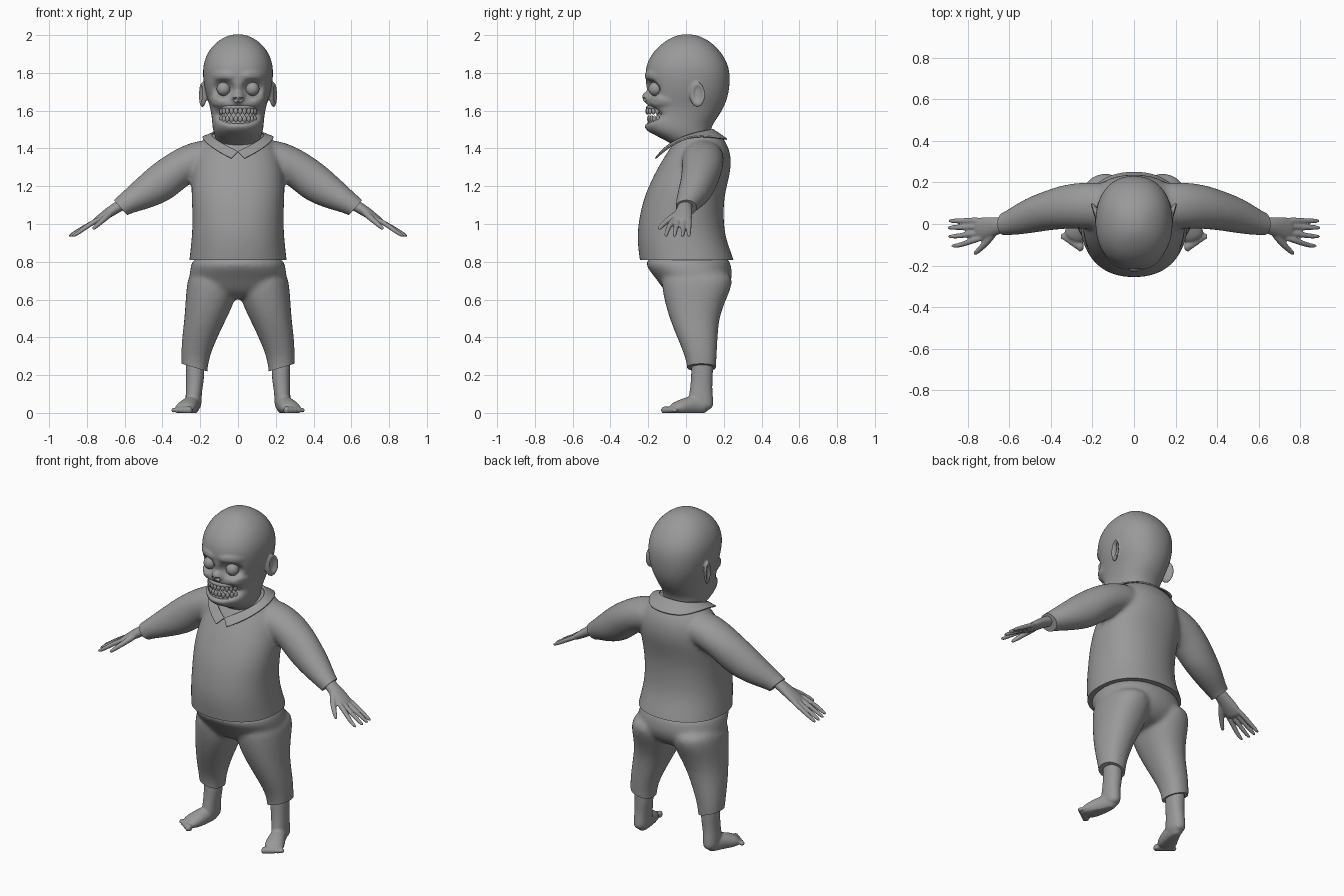
import bpy, bmesh
from math import sin, cos, pi, exp, radians, copysign
from mathutils import Vector, Matrix

cube = bpy.data.objects.get("Cube")
if cube:
    bpy.data.objects.remove(cube, do_unlink=True)

grey = bpy.data.materials.new("plain_grey")
grey.use_nodes = True
colour = (0.32, 0.32, 0.32, 1)
grey.diffuse_color = colour
grey.node_tree.nodes["Principled BSDF"].inputs["Base Color"].default_value = colour
SEG = 24


def power(v, e=0.9):
    return copysign(abs(v) ** e, v)


def loft(bm, loops):
    """Skin a list of point loops and cap both ends."""
    rows = [[bm.verts.new(p) for p in loop] for loop in loops]
    for a, b in zip(rows, rows[1:]):
        for i in range(len(a)):
            j = (i + 1) % len(a)
            bm.faces.new((a[i], a[j], b[j], b[i]))
    bm.faces.new(rows[0][::-1])
    bm.faces.new(rows[-1])


def stack(bm, rings):
    """Level rings: height, centre x, half width, front y, back y."""
    angles = [2 * pi * i / SEG for i in range(SEG)]
    loft(bm, [[(cx + rx * power(cos(t)), (f + b) / 2 + (b - f) / 2 * power(sin(t)), z)
               for t in angles] for z, cx, rx, f, b in rings])


def tube(bm, rings, seg=16):
    """Limb rings square to the path: centre, half width, half thickness."""
    pts = [Vector(r[0]) for r in rings]
    loops = []
    for i, (_, a, b) in enumerate(rings):
        d = (pts[min(i + 1, len(pts) - 1)] - pts[max(i - 1, 0)]).normalized()
        u = d.cross(Vector((0, 0, 1))).normalized()
        w = u.cross(d)
        loops.append([pts[i] + u * a * cos(2 * pi * k / seg) + w * b * sin(2 * pi * k / seg)
                      for k in range(seg)])
    loft(bm, loops)


def ball(bm, centre, size, turn=0):
    m = Matrix.Translation(centre) @ Matrix.Rotation(radians(turn), 4, 'Z') @ Matrix.Diagonal((*size, 1))
    bmesh.ops.create_uvsphere(bm, u_segments=16, v_segments=10, radius=1, matrix=m)


def add_object(name, bm):
    bmesh.ops.recalc_face_normals(bm, faces=bm.faces)
    mesh = bpy.data.meshes.new(name)
    bm.to_mesh(mesh)
    bm.free()
    mesh.materials.append(grey)
    ob = bpy.data.objects.new(name, mesh)
    bpy.context.collection.objects.link(ob)
    return ob


def smooth(ob, angle=50):
    ob.data.polygons.foreach_set("use_smooth", [True] * len(ob.data.polygons))
    ob.data.set_sharp_from_angle(angle=radians(angle))


def cut(bm, point, normal, fill):
    res = bmesh.ops.bisect_plane(bm, geom=bm.verts[:] + bm.edges[:] + bm.faces[:],
                                 plane_co=point, plane_no=normal, clear_outer=True)
    edges = [e for e in res["geom_cut"] if isinstance(e, bmesh.types.BMEdge)]
    if fill and edges:
        bmesh.ops.edgeloop_fill(bm, edges=edges)


def fuse(name, bm, voxel, relax, cuts=(), bumps=()):
    """Blend overlapping volumes, sculpt, trim, then mirror the left half."""
    ob = add_object(name, bm)
    ob.modifiers.new("round", 'SUBSURF').levels = 2
    rem = ob.modifiers.new("blend", 'REMESH')
    rem.mode, rem.voxel_size = 'VOXEL', voxel
    sm = ob.modifiers.new("relax", 'SMOOTH')
    sm.factor, sm.iterations = 0.5, relax
    dg = bpy.context.evaluated_depsgraph_get()
    mesh = bpy.data.meshes.new_from_object(ob.evaluated_get(dg))
    ob.modifiers.clear()
    ob.data = mesh
    bm = bmesh.new()
    bm.from_mesh(mesh)
    for centre, radii, push in bumps:
        for v in bm.verts:
            q = sum(((v.co[i] - centre[i]) / radii[i]) ** 2 for i in range(3))
            if q < 3:
                v.co += Vector(push) * exp(-q * q)
    for point, normal in cuts:
        cut(bm, point, normal, True)
    cut(bm, (0, 0, 0), (-1, 0, 0), False)
    bm.to_mesh(mesh)
    bm.free()
    mesh.materials.clear()
    mesh.materials.append(grey)
    smooth(ob)
    ob.modifiers.new("mirror", 'MIRROR')
    return ob


# Shirt: round-bellied trunk and a sleeve
bm = bmesh.new()
stack(bm, [(z, 0, r, f, b) for z, r, f, b in (
    (.70, .265, -.23, .265), (.76, .265, -.24, .265), (.81, .26, -.247, .257),
    (.92, .247, -.262, .212), (1.02, .242, -.252, .2), (1.13, .247, -.228, .202),
    (1.22, .25, -.19, .222), (1.3, .24, -.15, .242), (1.38, .22, -.1, .237),
    (1.44, .185, -.06, .21), (1.5, .12, -.01, .16))])
tube(bm, [((.08, .09, 1.37), .11, .09), ((.22, .09, 1.345), .115, .1),
          ((.32, .085, 1.29), .11, .1), ((.41, .065, 1.215), .097, .108),
          ((.5, .04, 1.16), .087, .087), ((.58, .01, 1.115), .067, .064),
          ((.63, -.003, 1.085), .054, .052), ((.72, -.015, 1.01), .05, .05)])
shirt = fuse("shirt", bm, .012, 8, [((0, 0, .81), (0, 0, -1)), ((.625, 0, 1.09), (.75, 0, -.66))])

# Collar: two flaps meeting at the throat, laid over the shirt
inner = [(0, .15, 1.505), (.1, .13, 1.5), (.15, .04, 1.485), (.13, -.04, 1.455),
         (.07, -.1, 1.42), (0, -.135, 1.385)]
outer = [(0, .225, 1.45), (.13, .205, 1.455), (.195, .06, 1.475), (.185, -.04, 1.445),
         (.115, -.12, 1.39), (.035, -.165, 1.35)]
bm = bmesh.new()
rows = [[bm.verts.new(p) for p in edge] for edge in (inner, outer)]
for i in range(len(inner) - 1):
    bm.faces.new((rows[0][i], rows[0][i + 1], rows[1][i + 1], rows[1][i]))
collar = add_object("collar", bm)
crease = collar.data.attributes.new("crease_vert", 'FLOAT', 'POINT')
crease.data[len(inner) - 1].value = crease.data[2 * len(inner) - 1].value = 1
collar.modifiers.new("mirror", 'MIRROR')
collar.modifiers.new("round", 'SUBSURF').levels = 3
collar.modifiers["round"].render_levels = 3
wrap = collar.modifiers.new("lay", 'SHRINKWRAP')
wrap.target, wrap.wrap_mode, wrap.offset = shirt, 'OUTSIDE', .008
collar.modifiers.new("thick", 'SOLIDIFY').thickness = .008
smooth(collar)

# Trousers: hips, buttock and a tapering leg
bm = bmesh.new()
stack(bm, [(z, 0, r, f, b) for z, r, f, b in (
    (.84, .235, -.2, .225), (.78, .252, -.222, .24), (.72, .262, -.165, .25),
    (.65, .25, -.12, .22), (.6, .2, -.06, .15))])
stack(bm, [(.76, .13, .125, -.13, .24), (.68, .138, .134, -.13, .25), (.6, .145, .133, -.117, .212),
           (.5, .172, .112, -.088, .175), (.4, .203, .094, -.048, .168),
           (.3, .226, .076, -.005, .163), (.23, .23, .068, .008, .158), (.15, .23, .065, .01, .155)])
fuse("trousers", bm, .012, 6, [((.23, 0, .24), (.3, 0, -1))])

# Feet: ankle, turned-out foot and toes, with a flat sole
bm = bmesh.new()
stack(bm, [(.34, .23, .05, .03, .145), (.2, .225, .05, .028, .143), (.13, .232, .043, .022, .138),
           (.07, .236, .043, .01, .145), (.01, .236, .042, .02, .147)])
tube(bm, [((.23, .125, .03), .032, .035), ((.243, .05, .045), .043, .055),
          ((.268, -.02, .03), .056, .045), ((.296, -.085, .018), .058, .027)])
for i in range(5):
    r = .022 - .002 * i
    ball(bm, (.258 + .021 * i, -.108 + .012 * i, .014), (r * .85, r * 1.2, r))
fuse("feet", bm, .007, 4, [((0, 0, 0), (0, 0, -1))])

# Hands: wrist and palm, four spread fingers and a thumb
bm = bmesh.new()
tube(bm, [((.56, .005, 1.13), .036, .032), ((.63, -.005, 1.095), .036, .031),
          ((.68, -.013, 1.063), .048, .028), ((.73, -.022, 1.027), .056, .023),
          ((.765, -.025, 1.005), .048, .018)])
for base, tip in ((.018, .015), (-.01, -.018), (-.038, -.06), (-.064, -.105)):
    reach = .892 - 3 * (tip + .025) ** 2
    tube(bm, [((.72, base, 1.035), .015, .015), ((.79, (base + tip) / 2, .995), .015, .014),
              ((reach - .03, tip, .955), .013, .012), ((reach + .008, tip, .932), .009, .009)], 10)
tube(bm, [((.66, -.025, 1.07), .02, .02), ((.705, -.085, 1.03), .018, .017),
          ((.745, -.125, .995), .014, .014), ((.772, -.148, .97), .01, .01)], 10)
fuse("hands", bm, .006, 3)

# Head: skull, jaw, neck and ear, then sculpted features
bm = bmesh.new()
stack(bm, [(z, 0, r, f, b) for z, r, f, b in (
    (1.36, .1, -.03, .14), (1.42, .105, -.06, .135), (1.46, .122, -.15, .13),
    (1.5, .135, -.212, .132), (1.54, .138, -.222, .15), (1.58, .142, -.21, .18),
    (1.63, .152, -.208, .208), (1.68, .17, -.205, .225), (1.75, .185, -.215, .235),
    (1.82, .189, -.218, .232), (1.88, .176, -.196, .208), (1.94, .142, -.15, .162),
    (1.985, .085, -.085, .1), (2.005, .03, -.03, .04))])
ball(bm, (.188, .06, 1.685), (.016, .046, .068), -22)
fuse("head", bm, .006, 5, bumps=[
    ((.078, -.19, 1.715), (.056, .1, .046), (0, .034, 0)),      # eye socket
    ((.08, -.2, 1.785), (.06, .1, .025), (0, -.01, 0)),         # brow
    ((.11, -.15, 1.65), (.045, .08, .03), (.01, -.012, 0)),     # cheekbone
    ((0, -.21, 1.67), (.032, .1, .028), (0, -.026, 0)),         # nose
    ((.014, -.23, 1.66), (.01, .1, .009), (0, .022, 0)),        # nostril
    ((0, -.2, 1.577), (.122, .15, .042), (0, .055, 0)),         # mouth hollow
    ((0, -.21, 1.5), (.06, .08, .03), (0, -.008, 0)),           # chin
    ((.21, .062, 1.69), (.03, .026, .045), (-.018, 0, 0)),      # ear hollow
])

# Eyes
bm = bmesh.new()
for side in (-1, 1):
    bmesh.ops.create_uvsphere(bm, u_segments=24, v_segments=16, radius=.037,
                              matrix=Matrix.Translation((side * .076, -.162, 1.715)))
smooth(add_object("eyeballs", bm))


# Bared teeth and gums along the jaw arcs
def jaw_arc(t, front):
    return .104 * sin(t), -.095 - (front - .095) * cos(t)


bm = bmesh.new()
for z, front in ((1.598, .207), (1.556, .198)):
    for i in range(12):
        t = radians(-72 + 144 * i / 11)
        ball(bm, (*jaw_arc(t, front), z), (.0115, .009, .018), t * 180 / pi)
smooth(add_object("teeth", bm))

bm = bmesh.new()
for z, front in ((1.617, .2), (1.536, .193)):
    arc = [radians(-85 + 170 * i / 16) for i in range(17)]
    tube(bm, [((*jaw_arc(t, front), z), .011, .012) for t in arc], 10)
smooth(add_object("gums", bm))
